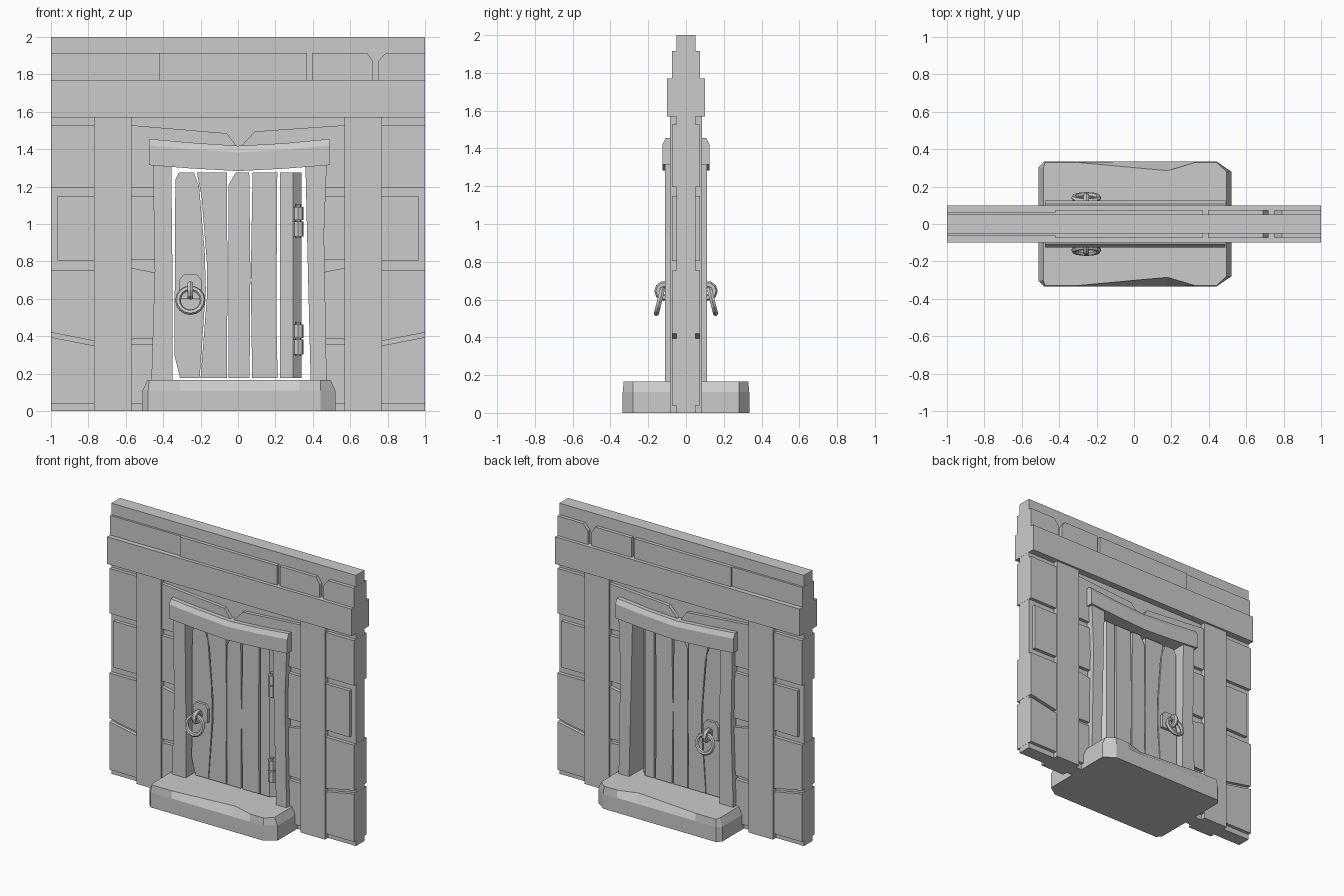
import bpy, bmesh, math
from mathutils import Matrix, Vector

cube = bpy.data.objects.get("Cube")
if cube:
    bpy.data.objects.remove(cube, do_unlink=True)

GREY = (0.6, 0.6, 0.6, 1)
stone_grey = bpy.data.materials.new("stone_grey")
stone_grey.use_nodes = True
stone_grey.diffuse_color = GREY
stone_grey.node_tree.nodes["Principled BSDF"].inputs["Base Color"].default_value = GREY


def finish(name, bm, smooth=False):
    bmesh.ops.recalc_face_normals(bm, faces=bm.faces)
    mesh = bpy.data.meshes.new(name)
    bm.to_mesh(mesh)
    bm.free()
    mesh.materials.append(stone_grey)
    obj = bpy.data.objects.new(name, mesh)
    bpy.context.collection.objects.link(obj)
    return obj


def loft(name, rings):
    """Skin a stack of matching outlines and cap both ends."""
    bm = bmesh.new()
    loops = [[bm.verts.new(p) for p in ring] for ring in rings]
    n = len(loops[0])
    for a, b in zip(loops, loops[1:]):
        for i in range(n):
            j = (i + 1) % n
            bm.faces.new((a[i], a[j], b[j], b[i]))
    bm.faces.new(loops[0])
    bm.faces.new(loops[-1])
    return finish(name, bm)


def slab(name, outline, depth):
    """Front outline (x, z) extruded through the wall, both ways from y = 0."""
    return loft(name, [[(x, y, z) for x, z in outline] for y in (-depth, depth)])


def rect(x0, x1, z0, z1):
    return [(x0, z0), (x1, z0), (x1, z1), (x0, z1)]


def flip(outline):
    return [(-x, z) for x, z in outline]


# Wall core with the door opening
slab("wall_core", [(-.999, 0), (-.4, 0), (-.4, 1.35), (.4, 1.35), (.4, 0),
                   (.999, 0), (.999, 2), (-.999, 2)], .05)

# Timber beam and posts
slab("cross_beam", rect(-1, 1, 1.57, 1.77), .1)
for side, s in (("right", -1), ("left", 1)):
    slab(side + "_post", rect(s * .57, s * .77, 0, 1.575), .085)

# Upper row of stones
slab("top_stone_a", rect(-1, -.42, 1.76, 1.915), .065)
slab("top_stone_b", rect(-.42, .37, 1.76, 1.915), .075)
slab("top_stone_c", [(.395, 1.76), (.72, 1.76), (.72, 1.87), (.69, 1.915), (.395, 1.915)], .075)
slab("top_stone_d", [(.75, 1.76), (1, 1.76), (1, 1.915), (.79, 1.915), (.75, 1.87)], .075)

# Side stones, both sides of the door
SIDE_STONES = {
    "middle_stone": [(.965, .804), (.965, 1.147), (.42, 1.147), (.42, .81)],
    "low_stone": [(1, .42), (1, .755), (.77, .755), (.57, .765), (.42, .735), (.42, .39), (.77, .375)],
    "base_stone": [(1, .04), (1, .395), (.77, .35), (.42, .36), (.42, .04)],
}
for name, outline in SIDE_STONES.items():
    slab("left_" + name, outline, .075)
    slab("right_" + name, flip(outline), .075)

# Stones over the door, meeting in a notch
slab("right_arch_stone", [(-1, 1.195), (-1, 1.528), (-.57, 1.528), (-.06, 1.485), (-.01, 1.42),
                          (-.01, 1.36), (-.42, 1.36), (-.42, 1.195)], .075)
slab("left_arch_stone", [(1, 1.195), (1, 1.528), (.57, 1.528), (.09, 1.495), (.02, 1.42),
                         (.02, 1.36), (.42, 1.36), (.42, 1.195)], .075)

# Door frame
slab("right_jamb", [(-.465, .1), (-.35, .1), (-.35, .7), (-.357, 1.34), (-.455, 1.34), (-.445, .75)], .11)
slab("left_jamb", [(.475, .1), (.39, .1), (.375, .7), (.36, 1.34), (.475, 1.34), (.46, .95)], .11)


def lintel_ring(y, drop):
    top = [(.49, 1.455), (.25, 1.432), (0, 1.418), (-.25, 1.435), (-.475, 1.455)]
    bottom = [(-.475, 1.315), (-.25, 1.297), (0, 1.283), (.25, 1.296), (.49, 1.315)]
    return [(x, y, z - drop) for x, z in top] + [(x, y, z) for x, z in bottom]


loft("lintel", [lintel_ring(-.125, .035), lintel_ring(-.107, 0),
                lintel_ring(.107, 0), lintel_ring(.125, .035)])

# Worn doorstep: chamfered corners and a chipped top edge, front and back
front_edge = [(-.51, -.305), (-.48, -.335), (-.31, -.335), (.18, -.335), (.33, -.335), (.44, -.335), (.52, -.28)]
worn_edge = [(-.485, -.3), (-.475, -.33), (-.31, -.33), (.18, -.285), (.33, -.33), (.44, -.33), (.495, -.28)]


def step_ring(edge, z):
    return [(x, y, z) for x, y in edge] + [(x, -y, z) for x, y in reversed(edge)]


loft("doorstep", [step_ring(front_edge, 0), step_ring(front_edge, .11), step_ring(worn_edge, .165)])

# Door planks
LOW, HIGH, DOOR = .177, 1.275, .055
slab("plank_1", [(-.31, LOW), (-.205, LOW), (-.172, .65), (-.178, .85), (-.208, 1.2), (-.235, HIGH),
                 (-.315, HIGH), (-.335, 1.235), (-.34, .3)], DOOR)
slab("plank_2", [(-.2, LOW), (-.06, LOW), (-.056, .7), (-.06, HIGH), (-.22, HIGH), (-.195, 1.15),
                 (-.167, .8), (-.167, .6)], DOOR)
slab("plank_3", [(-.052, LOW), (.062, LOW), (.066, .75), (.06, HIGH), (-.012, HIGH), (-.05, 1.21)], DOOR)
slab("plank_4", [(.076, LOW), (.212, LOW), (.205, .5), (.21, HIGH), (.078, HIGH), (.068, .7)], DOOR)
loft("plank_5", [[(.224, -DOOR, z), (.295, -DOOR, z), (.34, -.01, z), (.34, .01, z),
                  (.295, DOOR, z), (.224, DOOR, z)] for z in (LOW, HIGH)])


# Hinges on the front
def cylinder(name, x, y, z0, z1, radius, sides=8):
    ring = [(x + radius * math.cos(math.tau * i / sides), y + radius * math.sin(math.tau * i / sides))
            for i in range(sides)]
    return loft(name, [[(a, b, z) for a, b in ring] for z in (z0, z1)])


for label, z in (("upper", 1.017), ("lower", .387)):
    for part, z0, z1 in (("top", .004, .075), ("bottom", -.085, -.004)):
        cylinder(f"{label}_hinge_{part}", .322, -.062, z + z0, z + z1, .028)
    cylinder(f"{label}_hinge_pin", .322, -.062, z - .092, z + .09, .014)


# Ring handles on both faces
def torus(name, centre, radius, thickness, rotation, sides=16, tube=6):
    bm = bmesh.new()
    grid = []
    for i in range(sides):
        a = math.tau * i / sides
        row = []
        for j in range(tube):
            b = math.tau * j / tube
            r = radius + thickness * math.cos(b)
            p = rotation @ Vector((r * math.cos(a), thickness * math.sin(b), r * math.sin(a)))
            row.append(bm.verts.new(p + Vector(centre)))
        grid.append(row)
    for i in range(sides):
        k = (i + 1) % sides
        for j in range(tube):
            m = (j + 1) % tube
            bm.faces.new((grid[i][j], grid[k][j], grid[k][m], grid[i][m]))
    return finish(name, bm)


HANDLE_X = -.255
plate = [(-.06, .6), (.06, .6), (.06, .7), (.035, .73), (-.035, .73), (-.06, .7)]
for label, s in (("front", -1), ("back", 1)):
    loft(label + "_handle_plate", [[(HANDLE_X + x, s * y, z) for x, z in plate] for y in (.05, .075)])
    torus(label + "_handle_loop", (HANDLE_X, s * .115, .645), .035, .018,
          Matrix.Rotation(math.pi / 2, 3, "Z"), 10)
    torus(label + "_handle_ring", (HANDLE_X, s * .14, .592), .066, .015,
          Matrix.Rotation(s * math.radians(14), 3, "X"))
